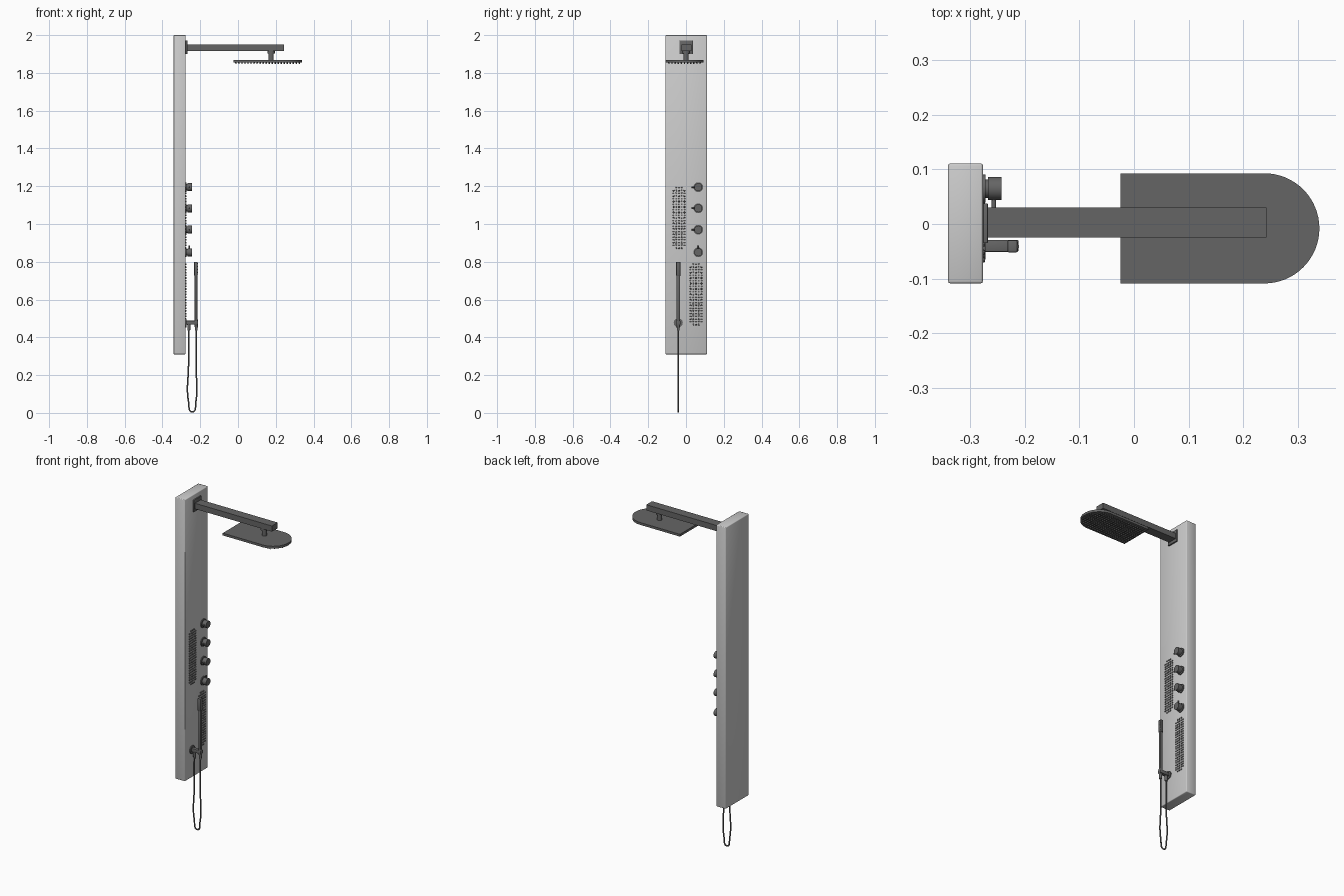
import bpy, bmesh, math
from mathutils import Matrix, Vector

if "Cube" in bpy.data.objects:
    bpy.data.objects.remove(bpy.data.objects["Cube"])


def material(name, value):
    m = bpy.data.materials.new(name)
    m.use_nodes = True
    color = (value, value, value, 1)
    m.diffuse_color = color
    m.node_tree.nodes["Principled BSDF"].inputs["Base Color"].default_value = color
    return m


SILVER = material("silver panel", 0.6)
METAL = material("dark metal", 0.13)


def finish(name, bm, mat, smooth=True, angle=35):
    bmesh.ops.recalc_face_normals(bm, faces=bm.faces)
    mesh = bpy.data.meshes.new(name)
    bm.to_mesh(mesh)
    bm.free()
    mesh.materials.append(mat)
    ob = bpy.data.objects.new(name, mesh)
    bpy.context.collection.objects.link(ob)
    if smooth:
        bpy.ops.object.select_all(action="DESELECT")
        ob.select_set(True)
        bpy.context.view_layer.objects.active = ob
        bpy.ops.object.shade_smooth_by_angle(angle=math.radians(angle))
    return ob


def add_box(bm, lo, hi, bevel=0, segments=2):
    lo, hi = Vector(lo), Vector(hi)
    mat = Matrix.Translation((lo + hi) / 2) @ Matrix.Diagonal((*(hi - lo), 1))
    verts = bmesh.ops.create_cube(bm, size=1, matrix=mat)["verts"]
    if bevel:
        edges = list({e for v in verts for e in v.link_edges})
        bmesh.ops.bevel(bm, geom=edges, offset=bevel, segments=segments,
                        profile=0.5, affect="EDGES")


def add_rod(bm, a, b, r1, r2=None, sides=24):
    a, b = Vector(a), Vector(b)
    d = b - a
    mat = Matrix.Translation((a + b) / 2) @ d.to_track_quat("Z", "Y").to_matrix().to_4x4()
    bmesh.ops.create_cone(bm, cap_ends=True, segments=sides, radius1=r1,
                          radius2=r1 if r2 is None else r2, depth=d.length, matrix=mat)


def box(name, lo, hi, bevel=0, mat=METAL, angle=35):
    bm = bmesh.new()
    add_box(bm, lo, hi, bevel)
    return finish(name, bm, mat, bevel > 0, angle)


FRONT = -0.277  # x of the panel's working face

# Wall panel with softly shaded rounded edges
box("wall_panel", (-0.341, -0.109, 0.31), (FRONT, 0.111, 2), 0.004, SILVER, 180)

# Overhead arm and its wall flange
box("arm_flange", (FRONT, -0.035, 1.9), (-0.268, 0.038, 1.972), 0.002)
box("overhead_arm", (-0.27, -0.025, 1.917), (0.243, 0.03, 1.951))

# Swivel between arm and head
bm = bmesh.new()
add_rod(bm, (0.175, 0, 1.866), (0.175, 0, 1.905), 0.014)
add_rod(bm, (0.175, 0, 1.902), (0.175, 0, 1.918), 0.02)
finish("head_swivel", bm, METAL)

# Overhead plate: straight back, round tip
CY, R, XB, XC = -0.008, 0.101, -0.025, 0.239
outline = [(XB, CY - R)]
for i in range(33):
    t = math.pi * (i / 32 - 0.5)
    outline.append((XC + R * math.cos(t), CY + R * math.sin(t)))
outline.append((XB, CY + R))
bm = bmesh.new()
face = bm.faces.new([bm.verts.new((x, y, 1.855)) for x, y in outline])
top = bmesh.ops.extrude_face_region(bm, geom=[face])["geom"]
bmesh.ops.translate(bm, vec=(0, 0, 0.014),
                    verts=[g for g in top if isinstance(g, bmesh.types.BMVert)])
finish("overhead_plate", bm, METAL)

# Spray nozzles under the plate
bm = bmesh.new()
for i in range(22):
    for j in range(-5, 6):
        x, y = XB + 0.014 + i * 0.016, CY + j * 0.0165
        if math.hypot(max(x - XC, 0), y - CY) < R - 0.008:
            add_rod(bm, (x, y, 1.847), (x, y, 1.856), 0.003, 0.004, 8)
finish("overhead_nozzles", bm, METAL)

# Control knobs, each with a rose, a body and a small lever
for n, z in enumerate((1.195, 1.083, 0.97, 0.85)):
    y = 0.065
    bm = bmesh.new()
    add_rod(bm, (FRONT - 0.002, y, z), (-0.272, y, z), 0.026)
    add_rod(bm, (-0.272, y, z), (-0.268, y, z), 0.017)
    add_rod(bm, (-0.268, y, z), (-0.243, y, z), 0.021)
    d = Vector((0, 0, 1)) if n == 3 else Vector((0, -1, 0))
    c = Vector((-0.257, y, z))
    add_rod(bm, c + d * 0.015, c + d * 0.037, 0.004, sides=12)
    finish(f"control_knob_{n + 1}", bm, METAL)

# Two rounded fields of body jets
for name, cy, cz in (("upper_body_jets", -0.037, 1.032), ("lower_body_jets", 0.053, 0.627)):
    bm = bmesh.new()
    for i in range(-11, 12):
        for j in range(-2, 3):
            y, z = j * 0.0145, i * 0.0145
            if math.hypot(y, max(abs(z) - 0.133, 0)) < 0.034:
                add_rod(bm, (FRONT - 0.002, cy + y, cz + z),
                        (-0.273, cy + y, cz + z), 0.005, 0.004, 8)
    finish(name, bm, METAL)

# Holder for the hand shower
HY = -0.041
bm = bmesh.new()
add_rod(bm, (FRONT - 0.002, HY, 0.477), (-0.272, HY, 0.477), 0.024)
add_box(bm, (-0.275, HY - 0.01, 0.467), (-0.212, HY + 0.012, 0.488), 0.002)
add_rod(bm, (-0.26, HY, 0.435), (-0.26, HY, 0.47), 0.007, 0.009)
finish("hand_shower_holder", bm, METAL)

# Hand shower: slim handle, spray head and hose nut
bm = bmesh.new()
add_box(bm, (-0.229, HY - 0.009, 0.46), (-0.215, HY + 0.009, 0.735), 0.003)
add_box(bm, (-0.232, HY - 0.011, 0.725), (-0.214, HY + 0.011, 0.8), 0.002)
add_rod(bm, (-0.221, HY, 0.435), (-0.221, HY, 0.495), 0.007, 0.01)
finish("hand_shower", bm, METAL)

# Spray nozzles on the hand shower
bm = bmesh.new()
for i in range(8):
    for y in (-0.005, 0.005):
        z = 0.735 + i * 0.008
        add_rod(bm, (-0.215, HY + y, z), (-0.212, HY + y, z), 0.002, sides=6)
finish("hand_shower_nozzles", bm, METAL)

# Hanging hose loop
curve = bpy.data.curves.new("hose", "CURVE")
curve.dimensions = "3D"
curve.bevel_depth = 0.0042
curve.bevel_resolution = 3
curve.use_fill_caps = True
path = [(-0.26, 0.44), (-0.262, 0.25), (-0.262, 0.06), (-0.242, 0.0055),
        (-0.223, 0.06), (-0.222, 0.25), (-0.221, 0.44)]
spline = curve.splines.new("BEZIER")
spline.bezier_points.add(len(path) - 1)
for p, (x, z) in zip(spline.bezier_points, path):
    p.co = (x, HY, z)
    p.handle_left_type = p.handle_right_type = "AUTO"
curve.materials.append(METAL)
hose = bpy.data.objects.new("hose", curve)
bpy.context.collection.objects.link(hose)
